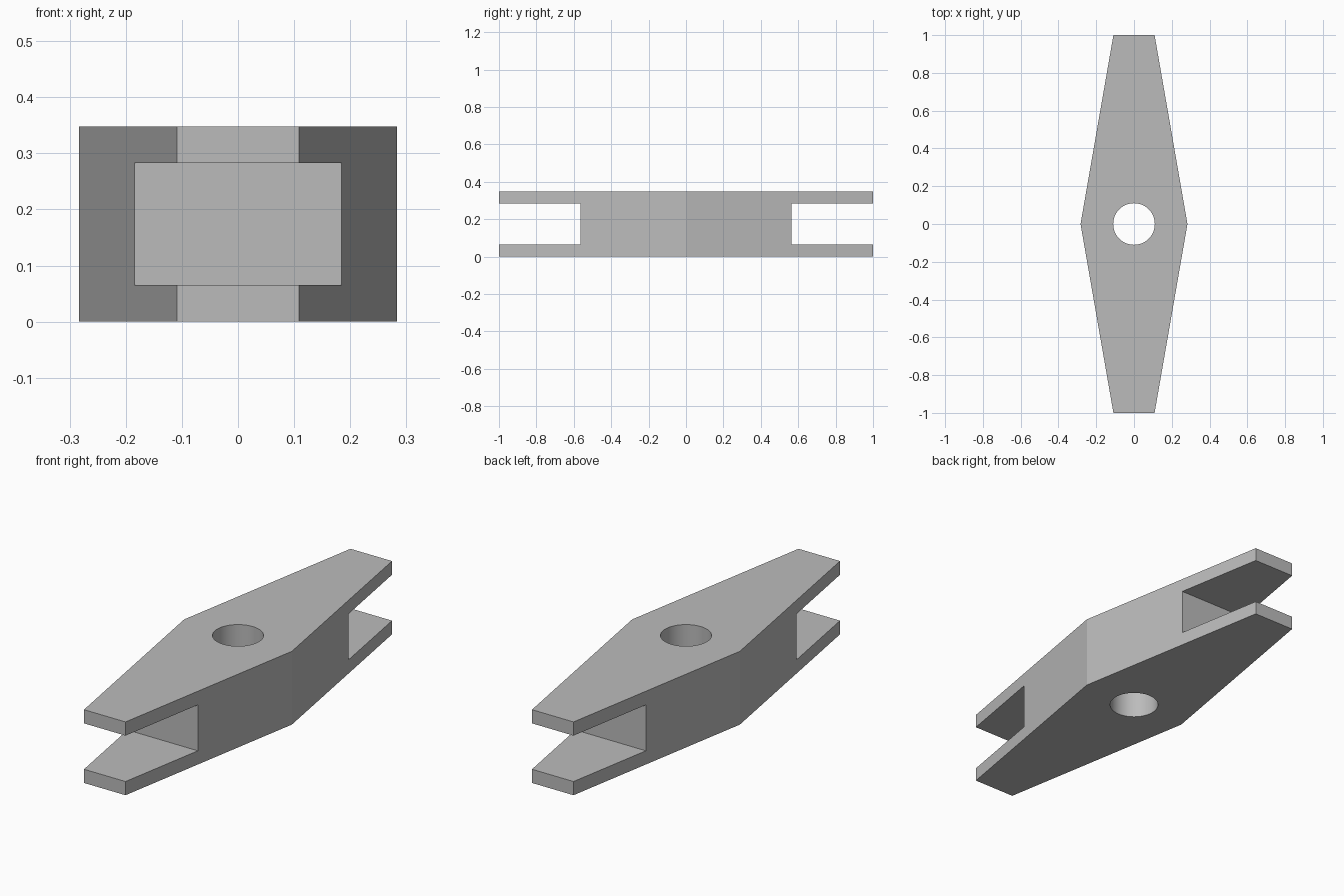
import bpy
import bmesh
import math

if "Cube" in bpy.data.objects:
    bpy.data.objects.remove(bpy.data.objects["Cube"], do_unlink=True)

HEIGHT = 0.348        # full thickness
PLATE = 0.065         # thickness of each fork plate
MID_HALF = 0.283      # half width at the middle
TIP_HALF = 0.109      # half width at the tips
SLOT_START = 0.565    # where the fork slots begin
HOLE_RADIUS = 0.11

grey = bpy.data.materials.new("plain grey")
grey.use_nodes = True
colour = (0.5, 0.5, 0.5, 1)
grey.diffuse_color = colour
grey.node_tree.nodes["Principled BSDF"].inputs["Base Color"].default_value = colour


def prism(name, outline, z0, z1):
    """Extrude a counter-clockwise outline from z0 to z1."""
    bm = bmesh.new()
    base = bm.faces.new([bm.verts.new((x, y, z0)) for x, y in outline])
    top = bmesh.ops.extrude_face_region(bm, geom=[base])["geom"]
    bmesh.ops.translate(bm, vec=(0, 0, z1 - z0),
                        verts=[v for v in top if isinstance(v, bmesh.types.BMVert)])
    bmesh.ops.recalc_face_normals(bm, faces=bm.faces)
    mesh = bpy.data.meshes.new(name)
    bm.to_mesh(mesh)
    bm.free()
    mesh.materials.append(grey)
    obj = bpy.data.objects.new(name, mesh)
    bpy.context.collection.objects.link(obj)
    return obj


def cut(target, cutter):
    """Subtract the cutter from the target and discard it."""
    mod = target.modifiers.new(cutter.name, 'BOOLEAN')
    mod.operation = 'DIFFERENCE'
    mod.solver = 'EXACT'
    mod.object = cutter
    cutter.hide_render = True
    bpy.context.view_layer.objects.active = target
    bpy.ops.object.modifier_apply(modifier=mod.name)
    bpy.data.objects.remove(cutter, do_unlink=True)


# Elongated hexagonal body
body = prism("forked_link_body",
             [(-TIP_HALF, -1), (TIP_HALF, -1), (MID_HALF, 0),
              (TIP_HALF, 1), (-TIP_HALF, 1), (-MID_HALF, 0)], 0, HEIGHT)

# Fork slots at both ends
for side in (-1, 1):
    near, far = sorted((side * SLOT_START, side * 1.2))
    cut(body, prism("slot_cutter",
                    [(-0.5, near), (0.5, near), (0.5, far), (-0.5, far)],
                    PLATE, HEIGHT - PLATE))

# Round pivot hole
SIDES = 64
circle = [(HOLE_RADIUS * math.cos(math.tau * i / SIDES),
           HOLE_RADIUS * math.sin(math.tau * i / SIDES)) for i in range(SIDES)]
cut(body, prism("hole_cutter", circle, -0.1, HEIGHT + 0.1))

# Smooth hole wall, sharp edges elsewhere
bpy.ops.object.select_all(action='DESELECT')
body.select_set(True)
bpy.context.view_layer.objects.active = body
bpy.ops.object.shade_smooth_by_angle(angle=math.radians(8))
